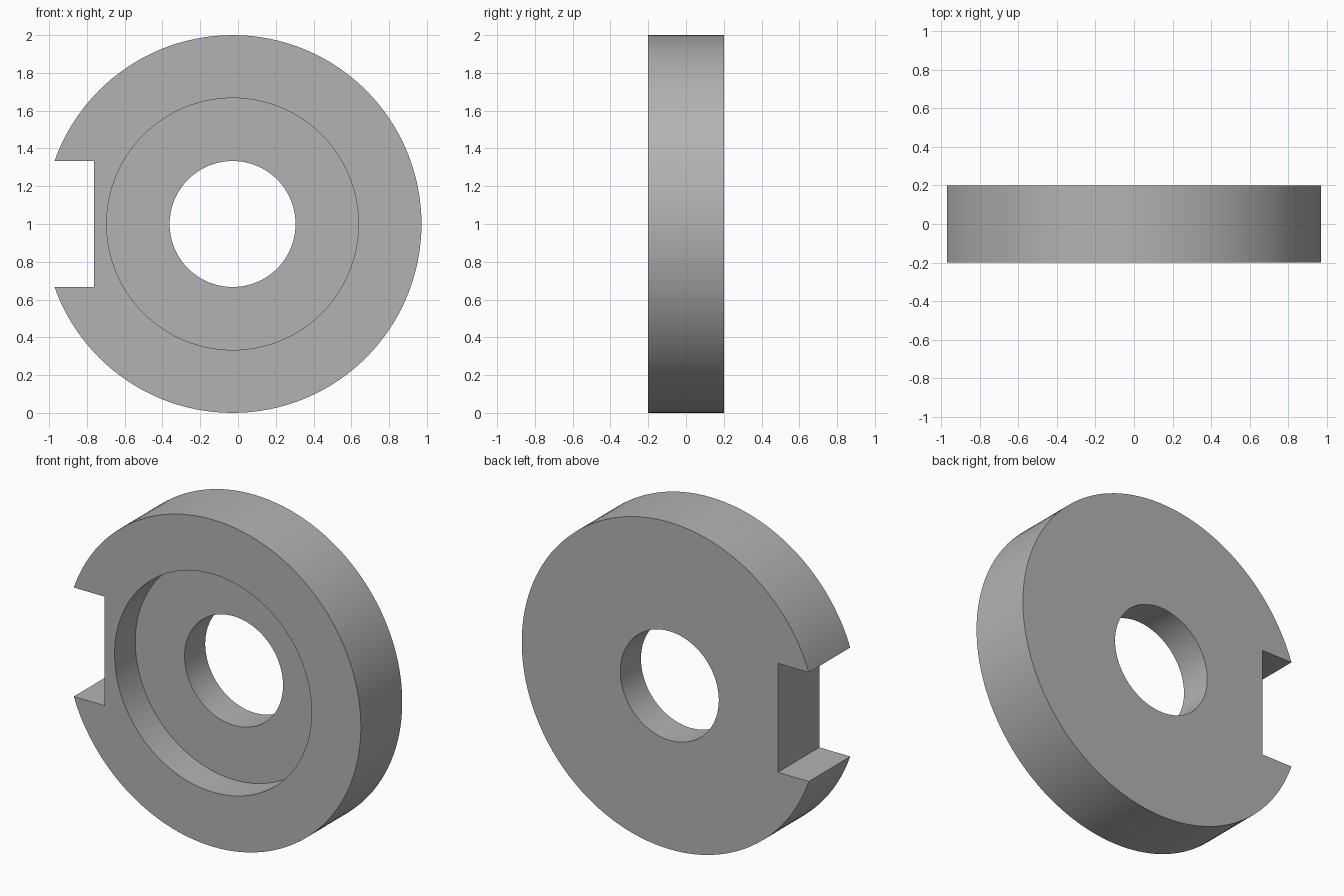
import bpy
import bmesh
from math import radians
from mathutils import Vector

if "Cube" in bpy.data.objects:
    bpy.data.objects.remove(bpy.data.objects["Cube"], do_unlink=True)

CENTRE = Vector((-0.0286, 0, 1))
HALF = 0.2          # half thickness
SEGMENTS = 128

grey = bpy.data.materials.new("plain_grey")
grey.use_nodes = True
colour = (0.45, 0.45, 0.45, 1)
grey.diffuse_color = colour
grey.node_tree.nodes["Principled BSDF"].inputs["Base Color"].default_value = colour


def add_object(name, bm):
    bmesh.ops.recalc_face_normals(bm, faces=bm.faces)
    mesh = bpy.data.meshes.new(name)
    bm.to_mesh(mesh)
    bm.free()
    mesh.materials.append(grey)
    obj = bpy.data.objects.new(name, mesh)
    bpy.context.collection.objects.link(obj)
    return obj


# Ring body: (radius, y) profile with a front counterbore, turned about y
profile = [(1, -HALF), (1, HALF), (1 / 3, HALF), (1 / 3, 0), (2 / 3, 0), (2 / 3, -HALF)]
bm = bmesh.new()
verts = [bm.verts.new(CENTRE + Vector((0, y, r))) for r, y in profile]
edges = [bm.edges.new((a, b)) for a, b in zip(verts, verts[1:] + verts[:1])]
bmesh.ops.spin(bm, geom=verts + edges, cent=CENTRE, axis=(0, 1, 0),
               angle=radians(360), steps=SEGMENTS)
bmesh.ops.remove_doubles(bm, verts=bm.verts, dist=0.0001)
ring = add_object("notched_ring", bm)

# Rectangular notch through the rim
bm = bmesh.new()
bmesh.ops.create_cube(bm, size=1)
bmesh.ops.scale(bm, vec=(0.6, 1, 2 / 3), verts=bm.verts)
bmesh.ops.translate(bm, vec=(-0.762 - 0.3, 0, CENTRE.z), verts=bm.verts)
cutter = add_object("notch_cutter", bm)
cutter.hide_render = True

cut = ring.modifiers.new("notch", "BOOLEAN")
cut.operation = "DIFFERENCE"
cut.solver = "EXACT"
cut.object = cutter

bpy.ops.object.select_all(action="DESELECT")
ring.select_set(True)
bpy.context.view_layer.objects.active = ring
bpy.ops.object.modifier_apply(modifier=cut.name)
bpy.data.objects.remove(cutter, do_unlink=True)

# Smooth curved walls, crisp corners
bpy.ops.object.shade_smooth_by_angle(angle=radians(30))
